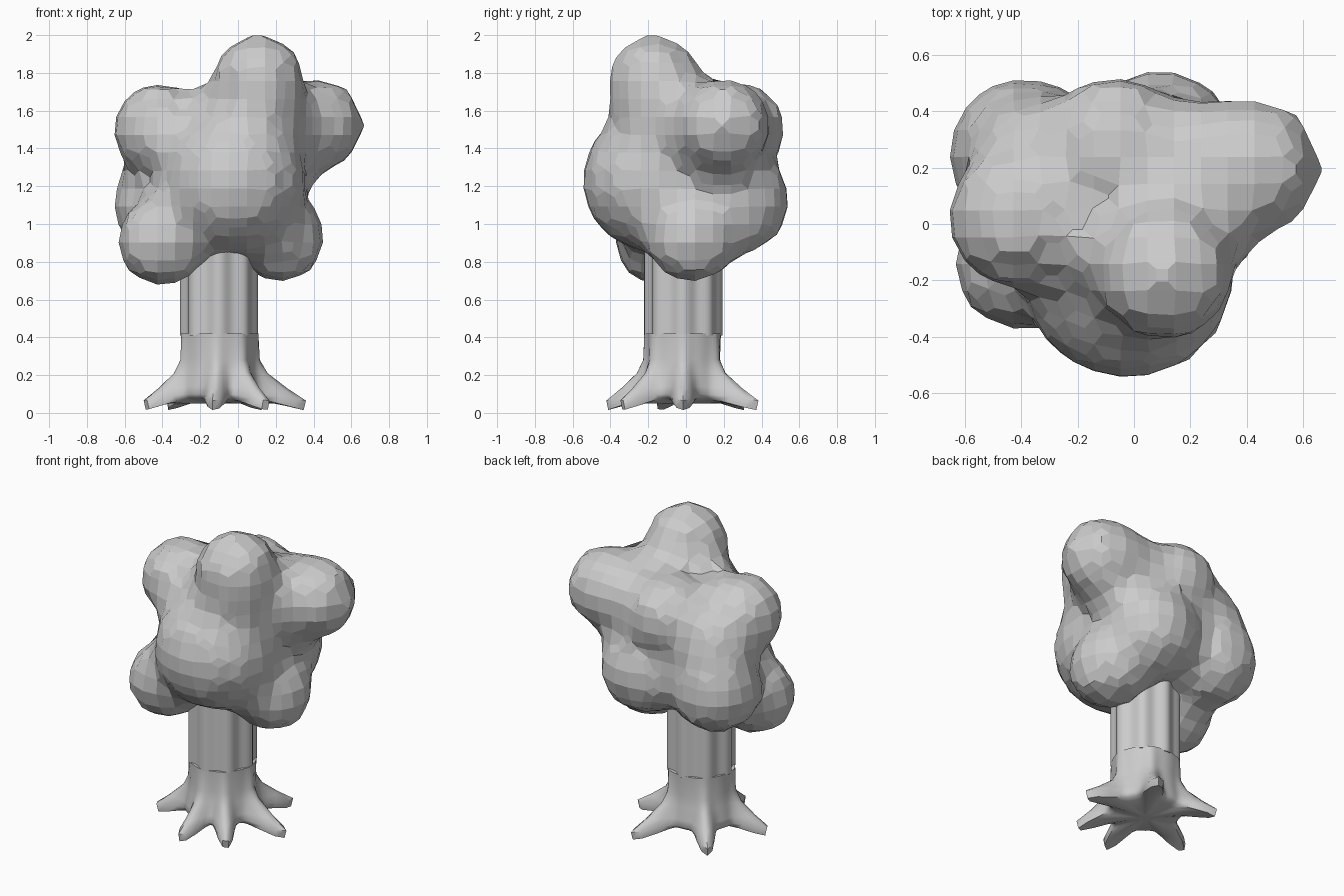
import bpy, bmesh, math
from mathutils import Vector

if "Cube" in bpy.data.objects:
    bpy.data.objects.remove(bpy.data.objects["Cube"])

CX, CY = -0.10, -0.015          # trunk axis
ROOTS = [(0, 0.46), (60, 0.46), (130, 0.43), (197, 0.42), (266, 0.41), (308, 0.42)]
N = 72


def finish(name, bm):
    bmesh.ops.recalc_face_normals(bm, faces=bm.faces[:])
    me = bpy.data.meshes.new(name)
    bm.to_mesh(me)
    bm.free()
    ob = bpy.data.objects.new(name, me)
    bpy.context.collection.objects.link(ob)
    bpy.ops.object.select_all(action='DESELECT')
    ob.select_set(True)
    bpy.context.view_layer.objects.active = ob
    return ob


def loft(name, rings):
    """Each ring is a function of the angle giving (radius, height)."""
    bm = bmesh.new()
    loops = []
    for ring in rings:
        loop = []
        for i in range(N):
            a = 2 * math.pi * i / N
            r, z = ring(a)
            loop.append(bm.verts.new((CX + r * math.cos(a), CY + r * math.sin(a), z)))
        loops.append(loop)
    for lo, hi in zip(loops, loops[1:]):
        for i in range(N):
            j = (i + 1) % N
            bm.faces.new((lo[i], lo[j], hi[j], hi[i]))
    bm.faces.new(loops[0])
    bm.faces.new(loops[-1])
    ob = finish(name, bm)
    bpy.ops.object.shade_smooth_by_angle(angle=math.radians(50))
    return ob


def spur(a):
    """Strength (0..1) and reach of the nearest root at this angle."""
    best = (0, 0.42)
    for deg, reach in ROOTS:
        d = math.radians(deg) - a
        d = math.atan2(math.sin(d), math.cos(d))
        w = math.exp(-(d / 0.19) ** 2)
        if w > best[0]:
            best = (w, reach)
    return best


def root_ring(valley_r, valley_z, f, ridge_z):
    """f is the share of the root's full reach at this ring."""
    def ring(a):
        w, reach = spur(a)
        ridge_r = 0.2 + (reach - 0.2) * f
        return valley_r + (ridge_r - valley_r) * w, valley_z + (ridge_z - valley_z) * w
    return ring


# flared roots
loft("roots", [
    root_ring(0.06, 0.05, -0.7, 0.05),
    root_ring(0.18, 0.07, 0.4, 0.05),
    root_ring(0.21, 0.08, 0.95, 0.015),
    root_ring(0.225, 0.10, 1.0, 0.065),
    root_ring(0.22, 0.14, 0.62, 0.13),
    root_ring(0.205, 0.22, 0.22, 0.21),
    root_ring(0.195, 0.29, 0.06, 0.28),
    root_ring(0.20, 0.42, 0.03, 0.42),
])


# fluted trunk
def trunk_ring(z):
    return lambda a: (0.195 + 0.012 * math.cos(8 * a), z)


loft("trunk", [trunk_ring(0.41), trunk_ring(0.7), trunk_ring(1.05)])

# foliage: single balls or hulls of two balls, (x, y, z, radius)
A = (0.11, -0.17, 1.765, 0.245)
B = (-0.02, -0.17, 1.23, 0.385)
C = (0.42, 0.20, 1.525, 0.25)
D = (-0.42, 0.02, 1.50, 0.25)
E = (-0.39, 0.25, 1.10, 0.275)
F = (0.09, 0.27, 1.12, 0.285)
G = (-0.07, 0.27, 1.50, 0.26)
H = (-0.40, -0.14, 0.91, 0.245)
I = (0.22, 0.03, 0.93, 0.245)
BLOBS = [
    (A, (0.08, -0.13, 1.42, 0.27)),
    (B,),
    (C, (0.15, 0.20, 1.50, 0.24)),
    (D, (-0.12, 0.05, 1.42, 0.24)),
    (E, (-0.34, 0.22, 1.38, 0.23)),
    (F,),
    (G,),
    (H, (-0.15, -0.08, 1.10, 0.22)),
    (I, (0.10, 0.17, 1.07, 0.24)),
    ((-0.05, 0.08, 1.25, 0.34),),
]
canopy = bmesh.new()
for blob in BLOBS:
    part = bmesh.new()
    for x, y, z, r in blob:
        ret = bmesh.ops.create_icosphere(part, subdivisions=3, radius=r)
        bmesh.ops.translate(part, verts=ret["verts"], vec=Vector((x, y, z)))
    if len(blob) > 1:
        bmesh.ops.delete(part, geom=part.faces[:], context='FACES_ONLY')
        bmesh.ops.delete(part, geom=part.edges[:], context='EDGES_FACES')
        bmesh.ops.convex_hull(part, input=part.verts[:])
        loose = [v for v in part.verts if not v.link_faces]
        bmesh.ops.delete(part, geom=loose, context='VERTS')
    bmesh.ops.recalc_face_normals(part, faces=part.faces[:])
    tmp = bpy.data.meshes.new("blob")
    part.to_mesh(tmp)
    part.free()
    canopy.from_mesh(tmp)
    bpy.data.meshes.remove(tmp)
foliage = finish("foliage", canopy)

# merge into one coarse faceted skin
mod = foliage.modifiers.new("merge", 'REMESH')
mod.mode = 'VOXEL'
mod.voxel_size = 0.095
mod.use_smooth_shade = False
bpy.ops.object.modifier_apply(modifier=mod.name)
bpy.ops.object.shade_flat()
